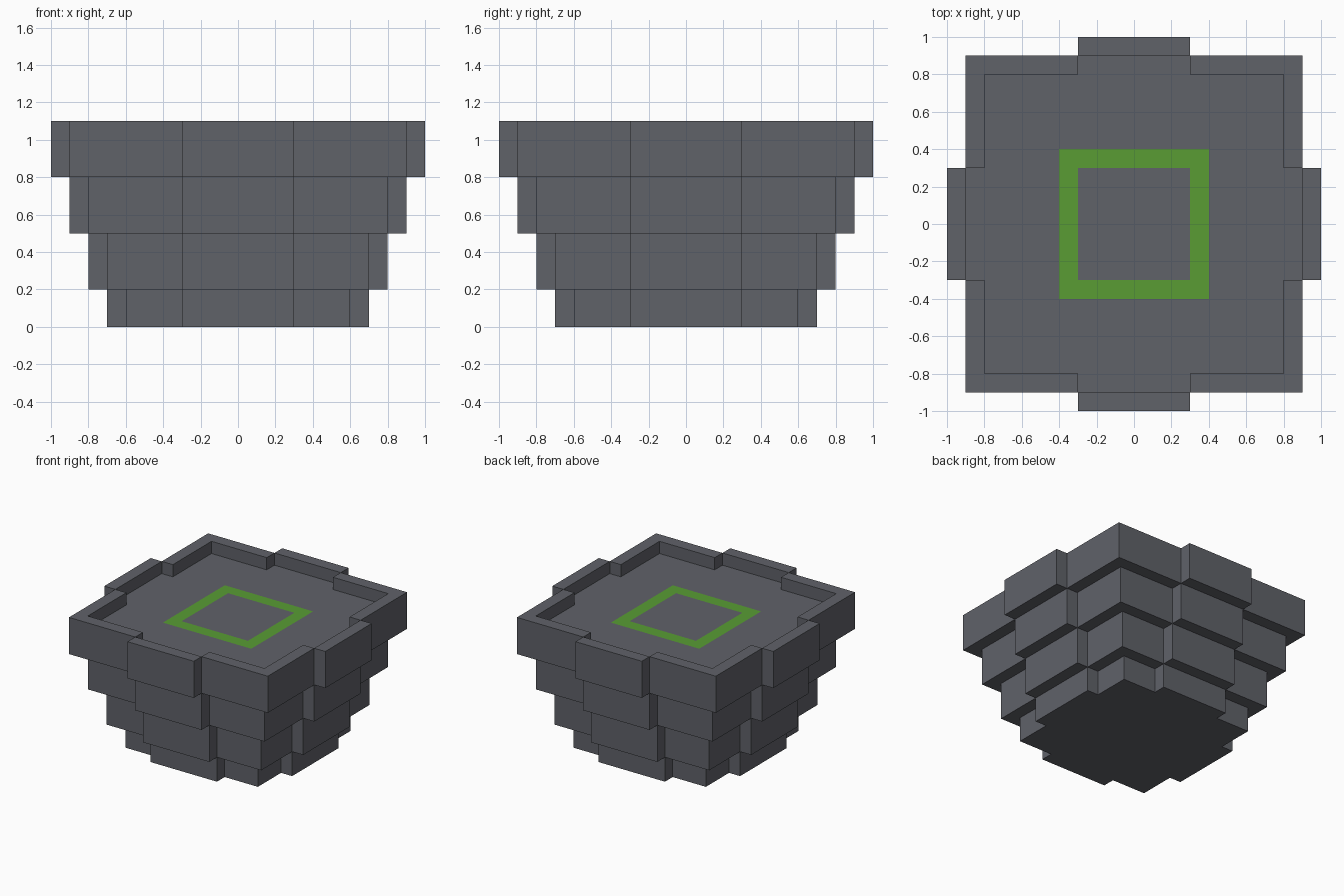
import bpy
import bmesh

cube = bpy.data.objects.get("Cube")
if cube:
    bpy.data.objects.remove(cube, do_unlink=True)


def make_material(name, color):
    mat = bpy.data.materials.new(name)
    mat.use_nodes = True
    mat.diffuse_color = color
    mat.node_tree.nodes["Principled BSDF"].inputs["Base Color"].default_value = color
    return mat


grey = make_material("slate grey", (0.117, 0.122, 0.141, 1))
green = make_material("leaf green", (0.100, 0.335, 0.034, 1))

BUMP = 0.1    # how far the middle of each side steps out
HALF = 0.3    # half width of that step


def outline(s, bump):
    """Counter-clockwise square of half size s with a stepped-out block per side."""
    side = [(s, -HALF), (s + bump, -HALF), (s + bump, HALF), (s, HALF), (s, s)]
    points = []
    for _ in range(4):
        points += side
        side = [(-y, x) for x, y in side]
    return points


# Profile from the base, up the tiers, over the rim and into the recess:
# half size, side bump, height, material of the band leading to this outline
profile = []
for s, low, high in [(0.6, 0.0, 0.2), (0.7, 0.2, 0.5), (0.8, 0.5, 0.8), (0.9, 0.8, 1.1)]:
    profile += [(s, BUMP, low, 0), (s, BUMP, high, 0)]
profile += [
    (0.8, BUMP, 1.1, 0),   # inner edge of the rim
    (0.8, BUMP, 1.0, 0),   # recess wall
    (0.8, 0.0, 1.0, 0),    # recess floor
    (0.4, 0.0, 1.0, 0),    # floor up to the painted square
    (0.3, 0.0, 1.0, 1),    # painted square band
]

bm = bmesh.new()
corners = {}


def vert(x, y, z):
    """Share one vertex between all points at the same place."""
    key = tuple(round(c, 4) for c in (x, y, z))
    if key not in corners:
        corners[key] = bm.verts.new(key)
    return corners[key]


def add_face(verts, material):
    verts = list(dict.fromkeys(verts))
    if len(verts) < 3:
        return
    face = bm.faces.new(verts)
    face.material_index = material
    if face.calc_area() < 1e-6:
        bm.faces.remove(face)


rings = [[vert(x, y, z) for x, y in outline(s, b)] for s, b, z, _ in profile]

# Bands between neighbouring outlines
for i in range(len(rings) - 1):
    lower, upper = rings[i], rings[i + 1]
    n = len(lower)
    for j in range(n):
        k = (j + 1) % n
        add_face([lower[j], lower[k], upper[k], upper[j]], profile[i + 1][3])

# Underside and centre of the floor
add_face(rings[0][::-1], 0)
add_face(rings[-1], 0)

# Drop edges left by skipped flat bands
bmesh.ops.delete(bm, geom=[e for e in bm.edges if not e.link_faces], context='EDGES')
bmesh.ops.recalc_face_normals(bm, faces=bm.faces[:])

mesh = bpy.data.meshes.new("stepped_basin")
bm.to_mesh(mesh)
bm.free()
mesh.materials.append(grey)
mesh.materials.append(green)
basin = bpy.data.objects.new("stepped_basin", mesh)
bpy.context.scene.collection.objects.link(basin)
